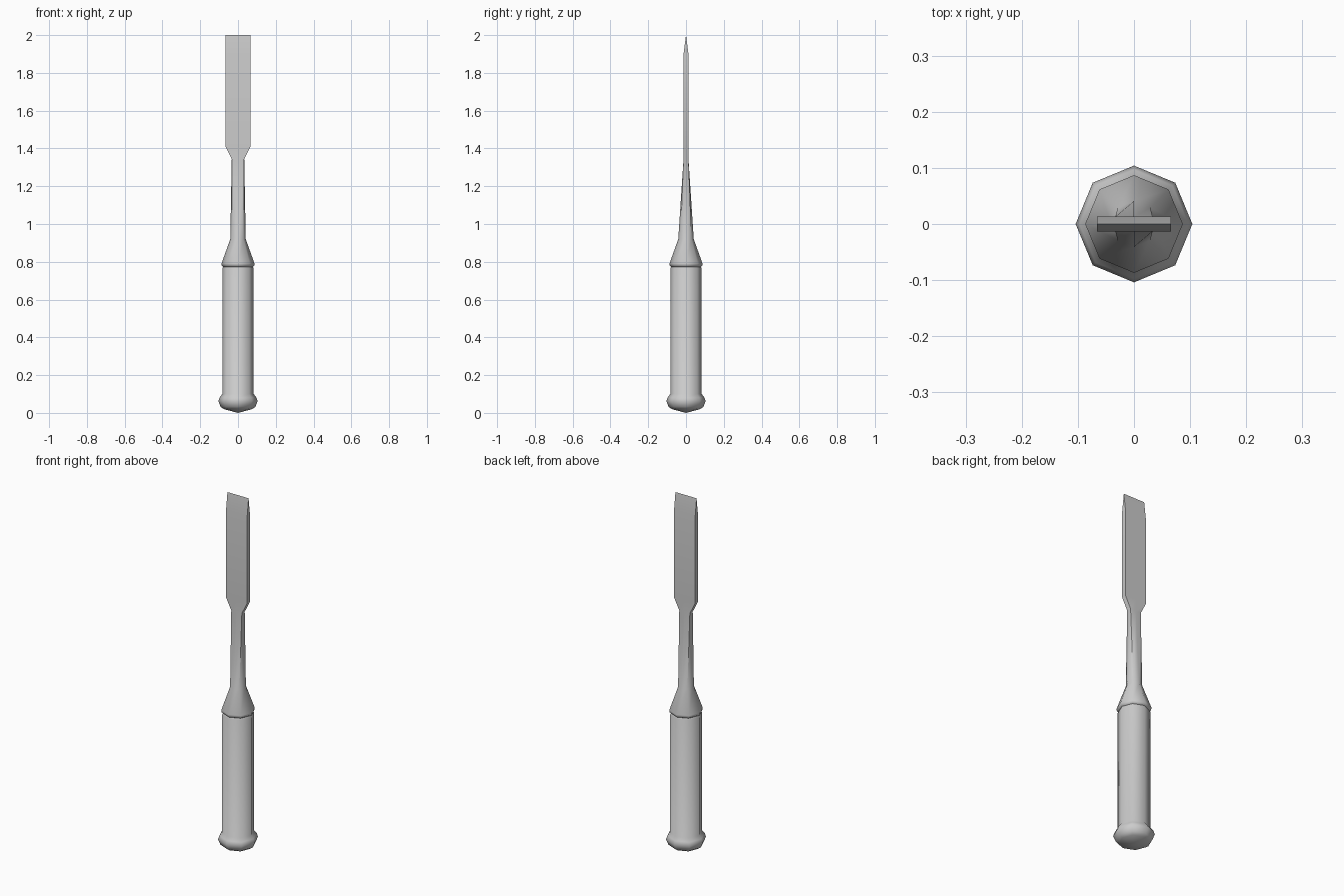
import bpy, bmesh, math

if "Cube" in bpy.data.objects:
    bpy.data.objects.remove(bpy.data.objects["Cube"])


def octagon(r, z):
    return [(r * math.cos(i * math.pi / 4), r * math.sin(i * math.pi / 4), z) for i in range(8)]


def slab(w, d, z):
    # eight points round a rectangle, matching the octagon order
    return [(w, 0, z), (w, d, z), (0, d, z), (-w, d, z),
            (-w, 0, z), (-w, -d, z), (0, -d, z), (w, -d, z)]


def loft(name, rings, angle):
    bm = bmesh.new()
    loops = [[bm.verts.new(p) for p in ring] for ring in rings]
    for a, b in zip(loops, loops[1:]):
        for i in range(8):
            j = (i + 1) % 8
            bm.faces.new((a[i], a[j], b[j], b[i]))
    bm.faces.new(loops[0][::-1])
    bm.faces.new(loops[-1])
    bmesh.ops.remove_doubles(bm, verts=bm.verts, dist=0.0001)
    bmesh.ops.dissolve_degenerate(bm, edges=bm.edges, dist=0.0001)
    bmesh.ops.recalc_face_normals(bm, faces=bm.faces)
    mesh = bpy.data.meshes.new(name)
    bm.to_mesh(mesh)
    bm.free()
    obj = bpy.data.objects.new(name, mesh)
    bpy.context.collection.objects.link(obj)
    bpy.ops.object.select_all(action='DESELECT')
    obj.select_set(True)
    bpy.context.view_layer.objects.active = obj
    bpy.ops.object.shade_smooth_by_angle(angle=math.radians(angle))
    return obj


# Handle with rounded pommel
handle = [(0.0, 0.0), (0.075, 0.02), (0.092, 0.032), (0.104, 0.062), (0.097, 0.082),
          (0.083, 0.10), (0.083, 0.765), (0.076, 0.777)]
loft("handle", [octagon(r, z) for r, z in handle], 60)

# Collar, tapering into the shank, then the flat blade and cutting edge
rings = [octagon(r, z) for r, z in [(0.076, 0.772), (0.086, 0.78), (0.087, 0.792), (0.041, 0.92)]]
rings += [slab(0.033, 0.013, 1.345), slab(0.066, 0.013, 1.41),
          slab(0.066, 0.013, 1.90), slab(0.066, 0.0, 2.0)]
loft("blade", rings, 50)
